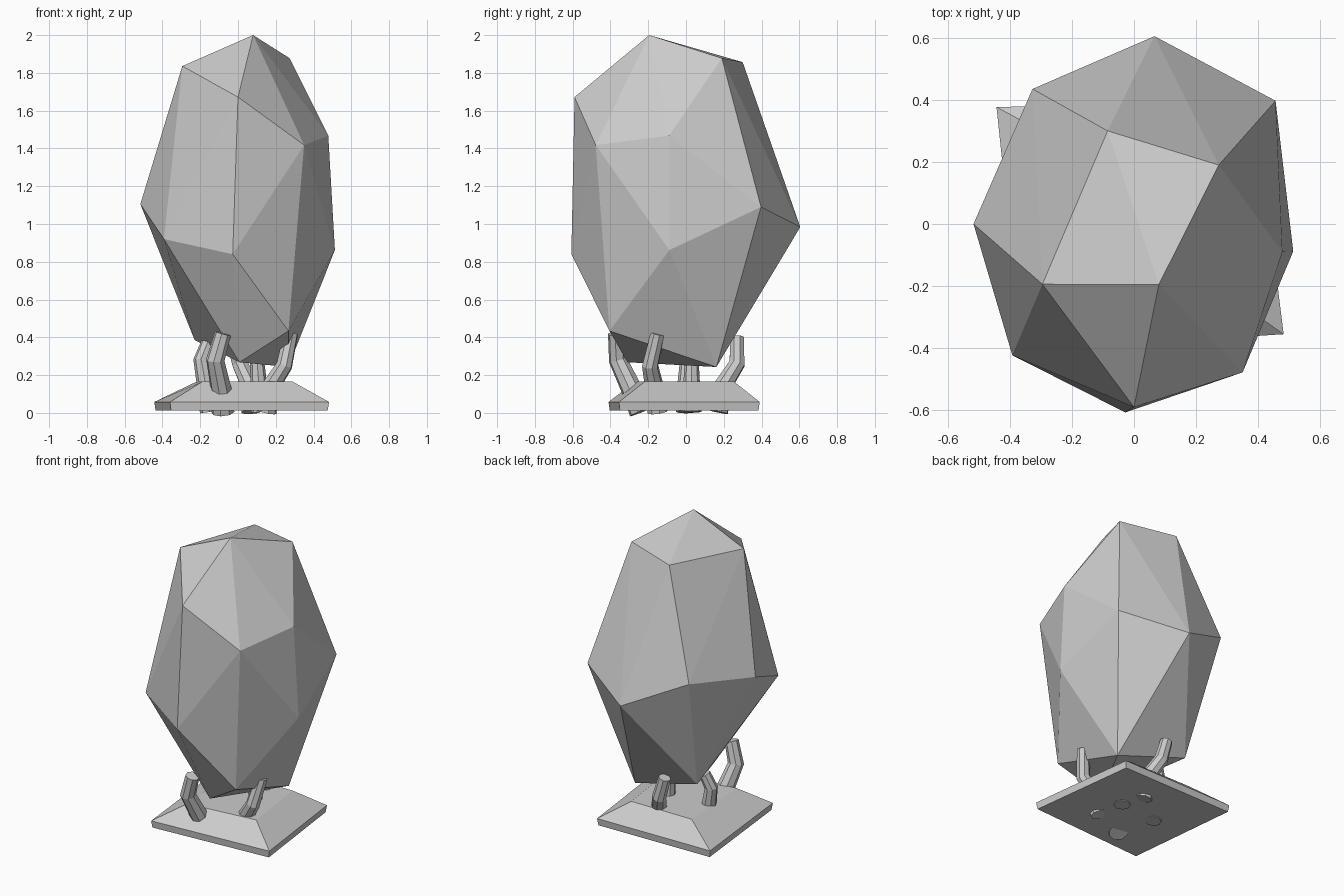
import bpy
import bmesh
from mathutils import Vector

cube = bpy.data.objects.get("Cube")
if cube:
    bpy.data.objects.remove(cube, do_unlink=True)

stone = bpy.data.materials.new("stone_grey")
stone.use_nodes = True
colour = (0.6, 0.6, 0.6, 1)
stone.diffuse_color = colour
bsdf = next(n for n in stone.node_tree.nodes if n.type == 'BSDF_PRINCIPLED')
bsdf.inputs["Base Color"].default_value = colour


def add_object(name, data):
    obj = bpy.data.objects.new(name, data)
    bpy.context.collection.objects.link(obj)
    data.materials.append(stone)
    return obj


def add_mesh(name, bm):
    bmesh.ops.recalc_face_normals(bm, faces=bm.faces)
    mesh = bpy.data.meshes.new(name)
    bm.to_mesh(mesh)
    bm.free()
    return add_object(name, mesh)


# Faceted crystal: convex hull over its corner points
corners = [
    (.08, -.195, 2), (.273, .19, 1.878), (-.085, .3, 1.857), (-.295, -.194, 1.836),
    (0, -.59, 1.672), (.35, -.478, 1.418), (.478, -.09, 1.468),
    (.513, -.088, .862), (-.517, 0, 1.105), (-.392, -.423, .92), (-.028, -.607, .84),
    (.066, .605, .984), (.456, .397, 1.09), (-.327, .435, 1.17),
    (.267, -.405, .434), (-.23, .21, .386), (.008, -.31, .268), (.266, .161, .243),
]
bm = bmesh.new()
for p in corners:
    bm.verts.new(p)
bmesh.ops.convex_hull(bm, input=bm.verts)
add_mesh("crystal", bm)

# Uneven square plinth: thin slab with a sloping top
outer = [(-.36, -.41), (.482, -.355), (.39, .39), (-.443, .377)]
inner = [(-.19, -.27), (.29, -.22), (.23, .255), (-.22, .255)]
bm = bmesh.new()
rings = []
for loop, z, size in ((outer, .012, .985), (outer, .058, 1), (inner, .165, 1)):
    rings.append([bm.verts.new((x * size, y * size, z)) for x, y in loop])
for low, high in zip(rings, rings[1:]):
    for i in range(4):
        j = (i + 1) % 4
        bm.faces.new((low[i], low[j], high[j], high[i]))
bm.faces.new(rings[0][::-1])
bm.faces.new(rings[-1])
add_mesh("plinth", bm)


# Bent eight-sided prongs gripping the crystal
def prong(name, radius, *points):
    curve = bpy.data.curves.new(name, 'CURVE')
    curve.dimensions = '3D'
    curve.bevel_depth = radius
    curve.bevel_resolution = 2
    curve.use_fill_caps = True
    spline = curve.splines.new('POLY')
    spline.points.add(len(points) - 1)
    for i, p in enumerate(points):
        spline.points[i].co = (*p, 1)
        spline.points[i].radius = 1 - .3 * i / (len(points) - 1)
    obj = add_object(name, curve)
    bpy.ops.object.select_all(action='DESELECT')
    obj.select_set(True)
    bpy.context.view_layer.objects.active = obj
    bpy.ops.object.convert(target='MESH')
    for poly in bpy.context.object.data.polygons:
        poly.use_smooth = False


prong("front_prong", .062, (-.08, -.24, .005), (-.09, -.29, .13), (-.12, -.36, .28), (-.08, -.37, .42))
prong("right_prong", .052, (-.15, 0, .005), (-.17, 0, .14), (-.195, .01, .28), (-.16, .03, .37))
prong("back_prong", .055, (.07, .17, .005), (.06, .2, .15), (.01, .27, .26), (-.03, .27, .4))
prong("left_prong", .055, (.15, -.15, .005), (.18, -.17, .15), (.245, -.19, .25), (.28, -.15, .42))
prong("middle_prong", .052, (.12, .03, .005), (.11, .03, .15), (.1, .03, .29))
